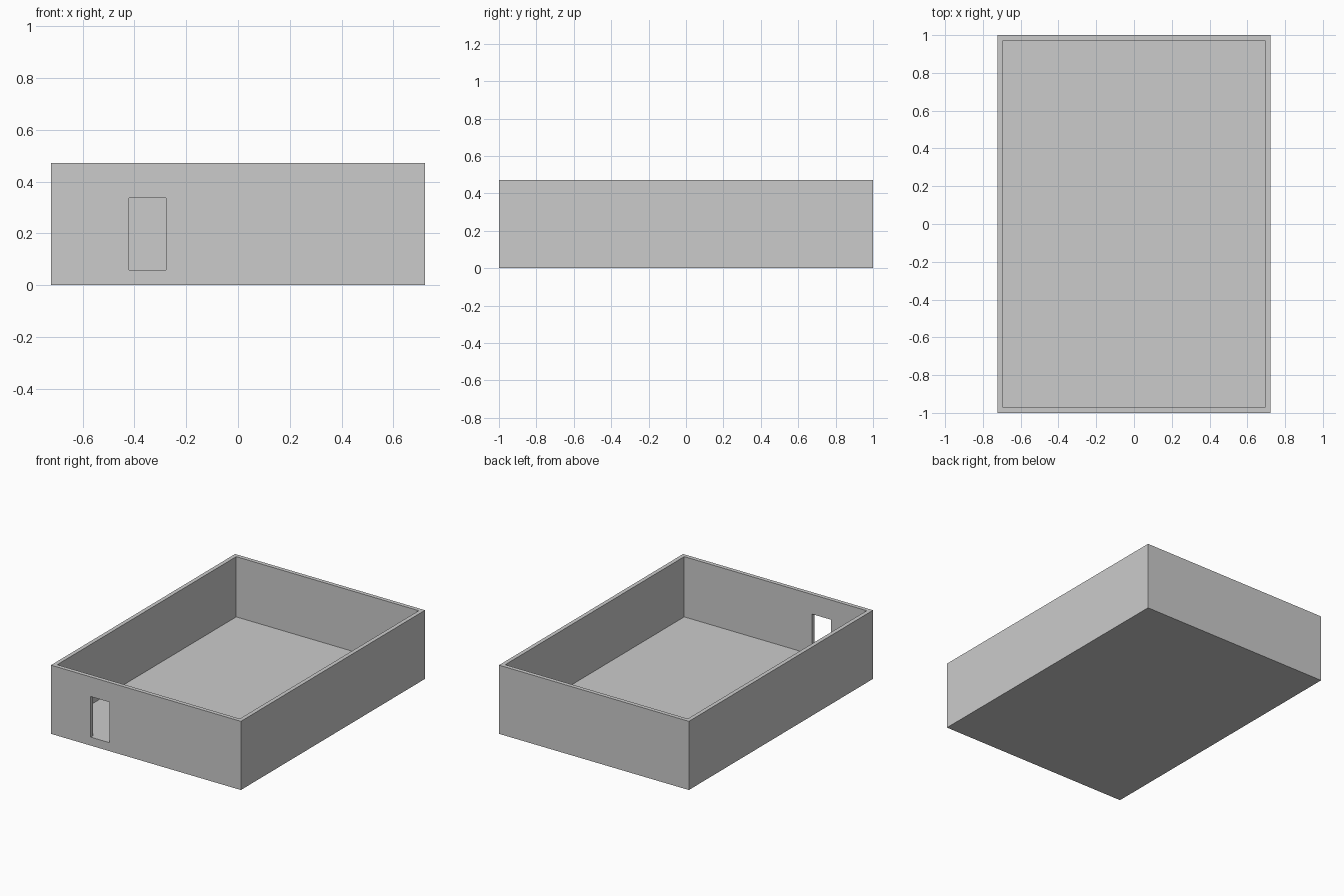
import bpy

if "Cube" in bpy.data.objects:
    bpy.data.objects.remove(bpy.data.objects["Cube"])

WIDTH, LENGTH, HEIGHT = 1.444, 2.0, 0.472
WALL, FLOOR = 0.028, 0.058


def box(name, lo, hi):
    """Axis-aligned box between two corners."""
    bpy.ops.mesh.primitive_cube_add(size=1, location=[(a + b) / 2 for a, b in zip(lo, hi)])
    ob = bpy.context.object
    ob.name = name
    ob.scale = [b - a for a, b in zip(lo, hi)]
    bpy.ops.object.transform_apply(location=True, rotation=False, scale=True)
    return ob


def cut(target, cutter):
    """Subtract a cutter, then remove it."""
    mod = target.modifiers.new("cut", 'BOOLEAN')
    mod.operation = 'DIFFERENCE'
    mod.solver = 'EXACT'
    mod.object = cutter
    bpy.context.view_layer.objects.active = target
    bpy.ops.object.modifier_apply(modifier=mod.name)
    bpy.data.objects.remove(cutter)


x, y = WIDTH / 2, LENGTH / 2

# Floor slab and walls as one open-topped shell
shell = box("room_shell", (-x, -y, 0), (x, y, HEIGHT))
cut(shell, box("room_cutter", (-x + WALL, -y + WALL, FLOOR), (x - WALL, y - WALL, HEIGHT + 0.1)))

# Doorway through the front wall, level with the floor
cut(shell, box("door_cutter", (-0.421, -y - 0.1, FLOOR), (-0.278, -y + WALL + 0.1, 0.337)))
